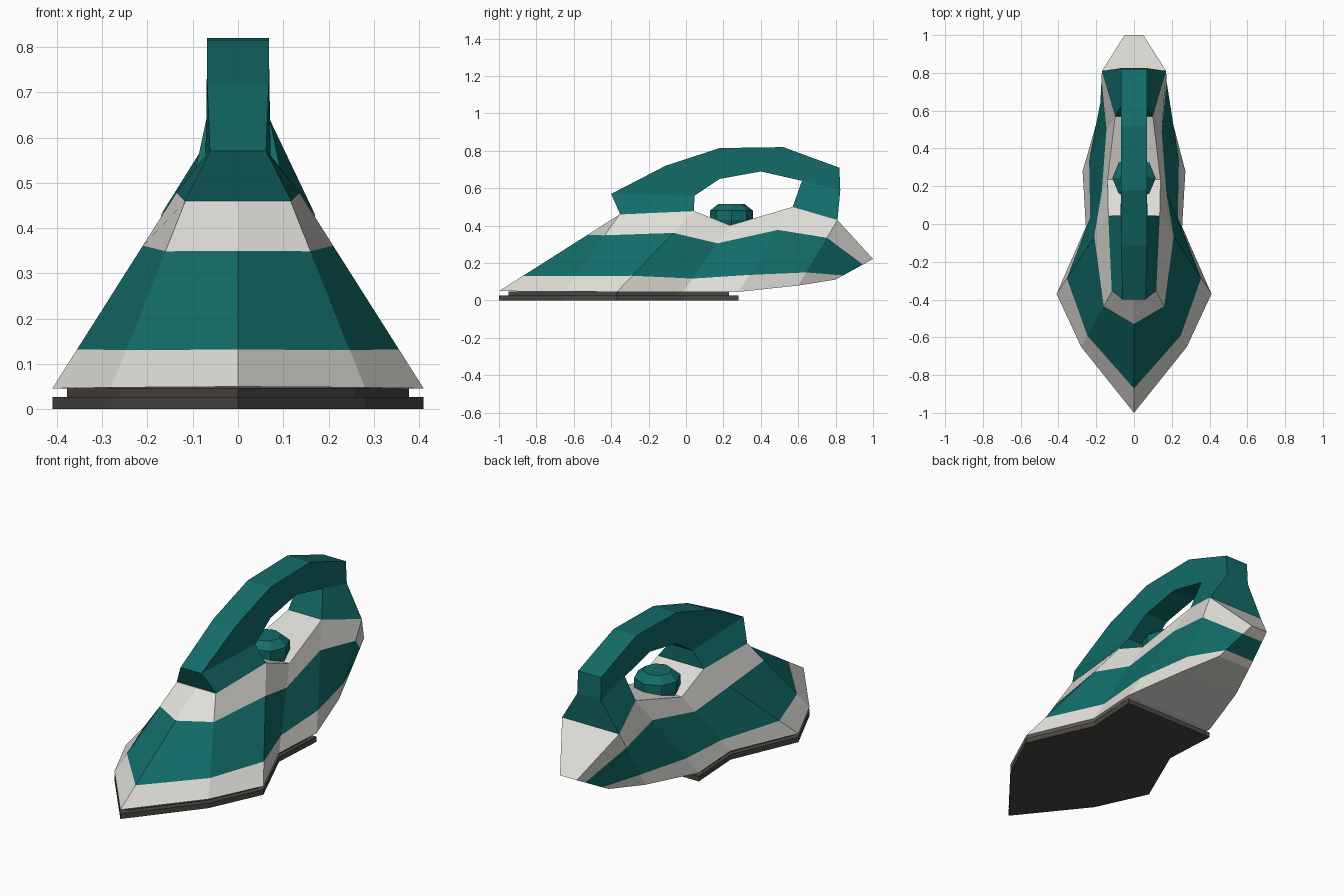
import bpy, bmesh, math
from mathutils import Vector

if "Cube" in bpy.data.objects:
    bpy.data.objects.remove(bpy.data.objects["Cube"])


def material(name, rgb):
    m = bpy.data.materials.new(name)
    m.diffuse_color = (*rgb, 1)
    m.use_nodes = True
    m.node_tree.nodes["Principled BSDF"].inputs["Base Color"].default_value = m.diffuse_color
    return m


TEAL = material("teal plastic", (0.006, 0.15, 0.14))
LIGHT = material("off white plastic", (0.74, 0.73, 0.69))
DARK = material("dark metal", (0.07, 0.062, 0.055))


def finish(name, bm, mats):
    bmesh.ops.remove_doubles(bm, verts=bm.verts, dist=0.0005)
    bmesh.ops.dissolve_degenerate(bm, edges=bm.edges, dist=0.0005)
    bmesh.ops.recalc_face_normals(bm, faces=bm.faces)
    me = bpy.data.meshes.new(name)
    bm.to_mesh(me)
    bm.free()
    for m in mats:
        me.materials.append(m)
    ob = bpy.data.objects.new(name, me)
    bpy.context.collection.objects.link(ob)
    return ob


def flip(v):
    return Vector((-v[0], v[1], v[2]))


def loft(bm, rings, close=True, mat=lambda i: 0):
    """Skin closed rings of equal length; returns the vertex rings."""
    vs = [[bm.verts.new(p) for p in r] for r in rings]
    n = len(vs[0])
    for i in range(len(vs) - 1):
        for j in range(n):
            k = (j + 1) % n
            f = bm.faces.new((vs[i][j], vs[i][k], vs[i + 1][k], vs[i + 1][j]))
            f.material_index = mat(i)
    if close:
        bm.faces.new(vs[0])
        bm.faces.new(vs[-1])
    return vs


# Body: half outline stations, lower rim and upper rim
low = [(0, -1, .05), (.28, -.65, .048), (.41, -.37, .046), (.255, -.015, .046),
       (.272, .28, .046), (.18, .6, .08), (.1, .8, .112)]
high = [(0, -.355, .46), (.116, -.355, .46), (.136, .045, .478), (.14, .235, .402),
        (.1, .57, .5), (.17, .81, .43), (.05, 1, .222)]
rings = []
for t in (0, .2, .73, 1):
    half = [Vector(a).lerp(Vector(b), t) for a, b in zip(low, high)]
    rings.append(half + [flip(v) for v in half[:0:-1]])
bm = bmesh.new()
vs = loft(bm, rings, False, lambda i: i % 2)      # middle band is teal
for ring in (vs[0], vs[-1]):                      # caps as strips from side to side
    n = len(ring)
    bm.faces.new((ring[0], ring[1], ring[-1]))
    for i in range(1, 6):
        bm.faces.new((ring[i], ring[i + 1], ring[n - i - 1], ring[n - i]))
finish("body", bm, [LIGHT, TEAL])

# Handle: outer (y, z, half width) and inner (y, z, half width) along the arch
arch = [((-.352, .46, .118), (.043, .478, .136)),
        ((-.40, .57, .062), (.045, .56, .072)),
        ((-.11, .72, .068), (.045, .56, .072)),
        ((.18, .815, .068), (.18, .65, .068)),
        ((.52, .82, .068), (.40, .69, .068)),
        ((.82, .71, .068), (.62, .64, .07)),
        ((.825, .59, .07), (.62, .64, .07)),
        ((.81, .43, .17), (.57, .5, .1))]
bm = bmesh.new()
loft(bm, [[(ow, oy, oz), (-ow, oy, oz), (-iw, iy, iz), (iw, iy, iz)]
          for (oy, oz, ow), (iy, iz, iw) in arch])
finish("handle", bm, [TEAL])

# Temperature dial: eight-sided, sitting in the dip
bm = bmesh.new()
loft(bm, [[(r * math.cos(a * math.pi / 4), .243 + r * math.sin(a * math.pi / 4), z)
           for a in range(8)]
          for r, z in ((.1, .39), (.115, .43), (.115, .48), (.072, .515))])
finish("temperature_dial", bm, [TEAL])


# Soleplate and the slightly smaller spacer above it
def plate(name, scale, z0, z1):
    half = [Vector((x * scale, (y + .36) * scale - .36, 0)) for x, y, _ in low[:5]]
    outline = half + [flip(v) for v in half[:0:-1]]
    bm = bmesh.new()
    loft(bm, [[(v.x, v.y, z) for v in outline] for z in (z0, z1)])
    finish(name, bm, [DARK])


plate("soleplate", 1.0, 0, .027)
plate("soleplate_spacer", .92, .027, .047)
